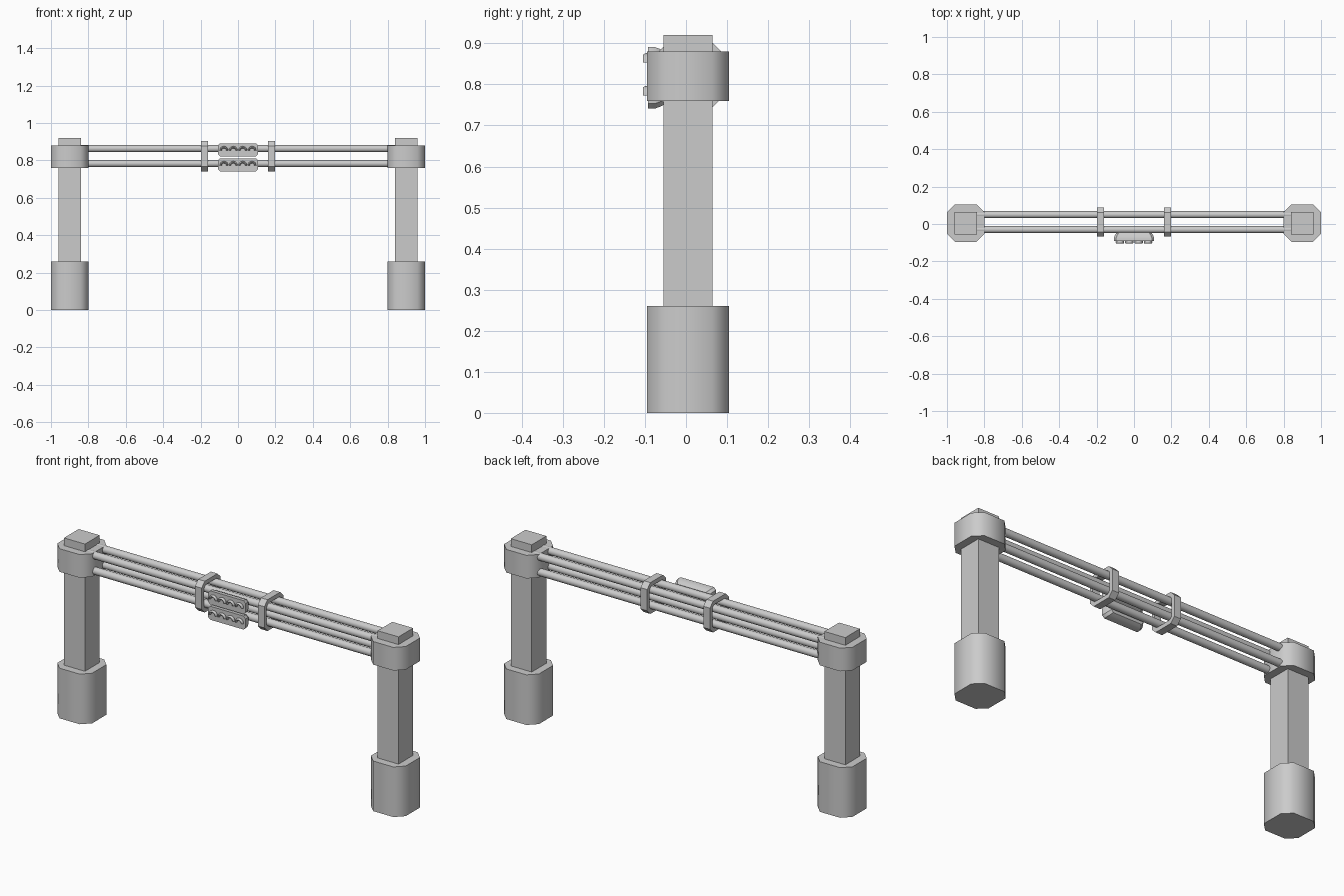
import bpy, bmesh, math

if "Cube" in bpy.data.objects:
    bpy.data.objects.remove(bpy.data.objects["Cube"])

Y0 = 0.005  # depth centre of posts


def finish(bm, name, angle=None):
    bmesh.ops.recalc_face_normals(bm, faces=bm.faces)
    me = bpy.data.meshes.new(name)
    bm.to_mesh(me)
    bm.free()
    ob = bpy.data.objects.new(name, me)
    bpy.context.collection.objects.link(ob)
    if angle:
        bpy.ops.object.select_all(action='DESELECT')
        ob.select_set(True)
        bpy.context.view_layer.objects.active = ob
        bpy.ops.object.shade_smooth_by_angle(angle=math.radians(angle))
    return ob


def chamfered(w, h, c):
    """Rectangle outline with cut corners, centred on the origin."""
    a, b = w / 2, h / 2
    return [(a, c - b), (a, b - c), (a - c, b), (c - a, b),
            (-a, b - c), (-a, c - b), (c - a, -b), (a - c, -b)]


def loft(name, loops, angle=None, closed=False):
    """Skin a list of equal-length loops; cap the ends, or join last to first."""
    bm = bmesh.new()
    rings = [[bm.verts.new(p) for p in lp] for lp in loops]
    pairs = list(zip(rings, rings[1:]))
    if closed:
        pairs.append((rings[-1], rings[0]))
    else:
        bm.faces.new(rings[0])
        bm.faces.new(rings[-1])
    for r, s in pairs:
        n = len(r)
        for i in range(n):
            j = (i + 1) % n
            bm.faces.new((r[i], r[j], s[j], s[i]))
    return finish(bm, name, angle)


def column(name, x, outline, z0, z1, angle=None):
    return loft(name, [[(x + u, Y0 + v, z) for u, v in outline] for z in (z0, z1)], angle)


# posts with octagonal bases and collars
square = [(-0.06, -0.06), (0.06, -0.06), (0.06, 0.06), (-0.06, 0.06)]
octagon = chamfered(0.2, 0.2, 0.042)
for side, x in (("left", -0.9), ("right", 0.9)):
    column(side + "_post", x, square, 0.2, 0.92)
    column(side + "_base", x, octagon, 0, 0.26, 50)
    column(side + "_collar", x, octagon, 0.76, 0.88, 50)

# four rails
for y in (-0.03, 0.05):
    for z in (0.783, 0.863):
        circle = [(math.cos(i * math.pi / 8) * 0.019, math.sin(i * math.pi / 8) * 0.019)
                  for i in range(16)]
        loft("rail", [[(x, y + u, z + v) for u, v in circle] for x in (-0.85, 0.85)], 40)

# hollow clamp bands around the rails
outer = chamfered(0.156, 0.162, 0.026)
inner = chamfered(0.118, 0.12, 0.014)
for x in (-0.18, 0.18):
    loft("clamp_band", [[(x + dx, 0.01 + u, 0.823 + v) for u, v in prof]
                        for prof, dx in ((outer, -0.019), (outer, 0.019),
                                         (inner, 0.019), (inner, -0.019))], closed=True)

# plates with tapered backs, each carrying four arched hooks
for z in (0.856, 0.776):
    steps = ((-0.092, 0.0), (-0.076, 0.0), (-0.06, 0.012), (-0.046, 0.03))
    loft("hook_plate", [[(u, y, z + v) for u, v in
                         chamfered(0.216 - d, 0.07 - d, 0.012)] for y, d in steps], 30)
    for k in range(4):
        cx = -0.075 + 0.05 * k
        loops = []
        for i in range(11):
            a = math.pi * i / 10
            loop = []
            for j in range(8):
                t = 2 * math.pi * j / 8
                r = 0.0175 + 0.0055 * math.cos(t)
                loop.append((cx + r * math.cos(a), -0.096 + 0.009 * math.sin(t),
                             z - 0.003 + r * math.sin(a)))
            loops.append(loop)
        loft("hook", loops, 50)
